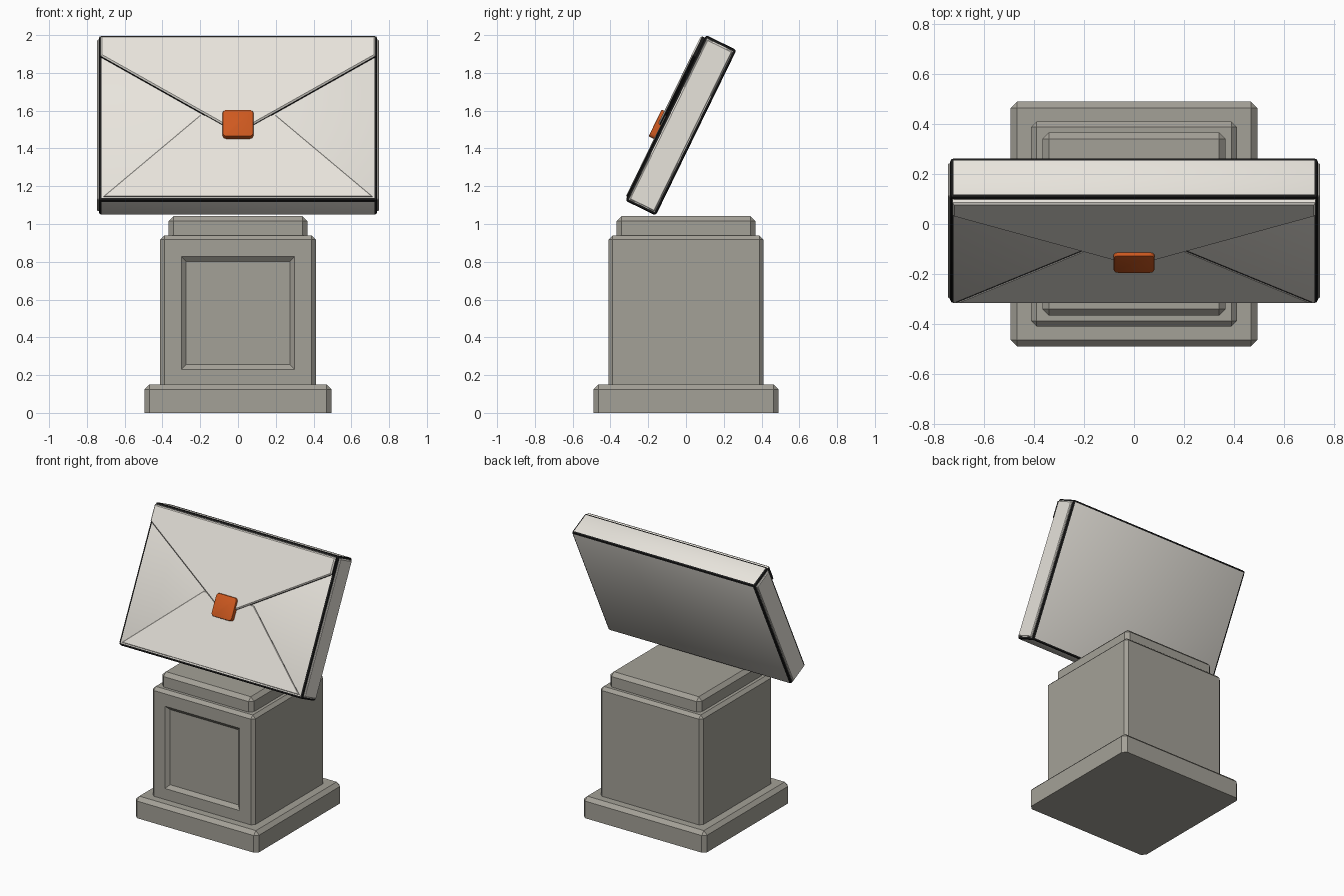
import bpy, bmesh, math
from mathutils import Matrix, Vector

if "Cube" in bpy.data.objects:
    bpy.data.objects.remove(bpy.data.objects["Cube"])


def material(name, rgb):
    m = bpy.data.materials.new(name)
    m.diffuse_color = (*rgb, 1)
    m.use_nodes = True
    m.node_tree.nodes["Principled BSDF"].inputs["Base Color"].default_value = m.diffuse_color
    return m


STONE = material("warm grey stone", (0.37, 0.355, 0.31))
PAPER = material("cream paper", (0.82, 0.79, 0.73))
WAX = material("orange wax", (0.62, 0.1, 0.014))
EDGE = material("dark edging", (0.012, 0.012, 0.012))

# Frame of the leaning envelope: origin on its lower back edge
LEAN = Matrix.Translation((0, -0.16, 1.045)) @ Matrix.Rotation(math.radians(-26), 4, 'X')


def finish(bm, name, mat, matrix=None, smooth=False, edging=None):
    """Make the object; faces whose normal passes the edging rule turn dark."""
    bmesh.ops.recalc_face_normals(bm, faces=bm.faces)
    bm.normal_update()
    if edging:
        for f in bm.faces:
            f.material_index = int(edging(f.normal))
    mesh = bpy.data.meshes.new(name)
    bm.to_mesh(mesh)
    bm.free()
    mesh.materials.append(mat)
    if edging:
        mesh.materials.append(EDGE)
    obj = bpy.data.objects.new(name, mesh)
    bpy.context.collection.objects.link(obj)
    if matrix:
        obj.matrix_world = matrix
    if smooth:
        bpy.ops.object.select_all(action='DESELECT')
        obj.select_set(True)
        bpy.context.view_layer.objects.active = obj
        bpy.ops.object.shade_smooth_by_angle(angle=math.radians(35))
    return obj


def box_bm(lo, hi, bevel=0.0, segments=1, pick=lambda e: True):
    lo, hi = Vector(lo), Vector(hi)
    bm = bmesh.new()
    bmesh.ops.create_cube(bm, size=1)
    for v in bm.verts:
        v.co = (lo + hi) / 2 + v.co * (hi - lo)
    if bevel:
        bmesh.ops.bevel(bm, geom=[e for e in bm.edges if pick(e)], offset=bevel,
                        segments=segments, profile=0.5, affect='EDGES')
    return bm


def plate_bm(outline, y_back, y_front, bevel):
    """Prism from an (x, z) outline with its front rim bevelled."""
    bm = bmesh.new()
    back = bm.faces.new([bm.verts.new((x, y_back, z)) for x, z in outline])
    ext = bmesh.ops.extrude_face_region(bm, geom=[back], use_keep_orig=True)
    for v in ext["geom"]:
        if isinstance(v, bmesh.types.BMVert):
            v.co.y = y_front
    rim = [e for e in bm.edges if all(abs(v.co.y - y_front) < 1e-5 for v in e.verts)]
    bmesh.ops.bevel(bm, geom=rim, offset=bevel, segments=1, affect='EDGES')
    return bm


def not_at_floor(z):
    return lambda e: any(v.co.z > z + 1e-4 for v in e.verts)


def slanted(n):
    return max(abs(c) for c in n) < 0.99


def lower_wall(n):
    return abs(n.y) < 0.1 and n.z < 0.5


# Pedestal foot and cap
finish(box_bm((-0.495, -0.49, 0), (0.495, 0.49, 0.15), 0.026, 1, not_at_floor(0)),
       "pedestal_foot", STONE)
finish(box_bm((-0.367, -0.367, 0.92), (0.367, 0.367, 1.042), 0.026, 1, not_at_floor(0.92)),
       "pedestal_cap", STONE)

# Pedestal block with a sunken framed panel on the front
bm = box_bm((-0.412, -0.41, 0.14), (0.412, 0.41, 0.94), 0.022, 1, not_at_floor(0.14))
bm.normal_update()
front = max((f for f in bm.faces if f.normal.y < -0.99), key=lambda f: f.calc_area())
bmesh.ops.inset_region(bm, faces=[front], thickness=0.09, use_even_offset=True)
bmesh.ops.inset_region(bm, faces=[front], thickness=0.026, depth=-0.022, use_even_offset=True)
finish(bm, "pedestal_block", STONE)

# Envelope body with dark rounded edges
finish(box_bm((-0.737, -0.18, 0), (0.737, 0, 0.975), 0.014, 2),
       "envelope_body", PAPER, LEAN, True, slanted)

# Slightly raised side panels
for side, s in (("left", -1), ("right", 1)):
    x0, x1 = sorted((s * 0.72, s * 0.746))
    finish(box_bm((x0, -0.164, 0.016), (x1, -0.016, 0.958), 0.005),
           f"envelope_side_{side}", PAPER, LEAN)

# Lower pocket whose slanted edges make the fold creases
finish(plate_bm([(-0.712, 0.022), (0.712, 0.022), (0.2, 0.5), (-0.2, 0.5)],
                -0.175, -0.187, 0.003), "envelope_pocket", PAPER, LEAN, False,
       lambda n: abs(n.y) < 0.1)

# Closing flap pointing down to the seal
finish(plate_bm([(-0.728, 0.96), (-0.728, 0.845), (-0.04, 0.415), (0.04, 0.415),
                 (0.728, 0.845), (0.728, 0.96)], -0.17, -0.202, 0.008),
       "envelope_flap", PAPER, LEAN, False, lower_wall)

# Wax seal with rounded corners
bm = box_bm((-0.082, -0.218, 0.36), (0.082, -0.17, 0.518), 0.022, 4,
            lambda e: abs(e.verts[0].co.y - e.verts[1].co.y) > 0.01)
rim = [e for e in bm.edges if all(v.co.y < -0.217 for v in e.verts)]
bmesh.ops.bevel(bm, geom=rim, offset=0.006, segments=2, profile=0.5, affect='EDGES')
finish(bm, "wax_seal", WAX, LEAN, True)
